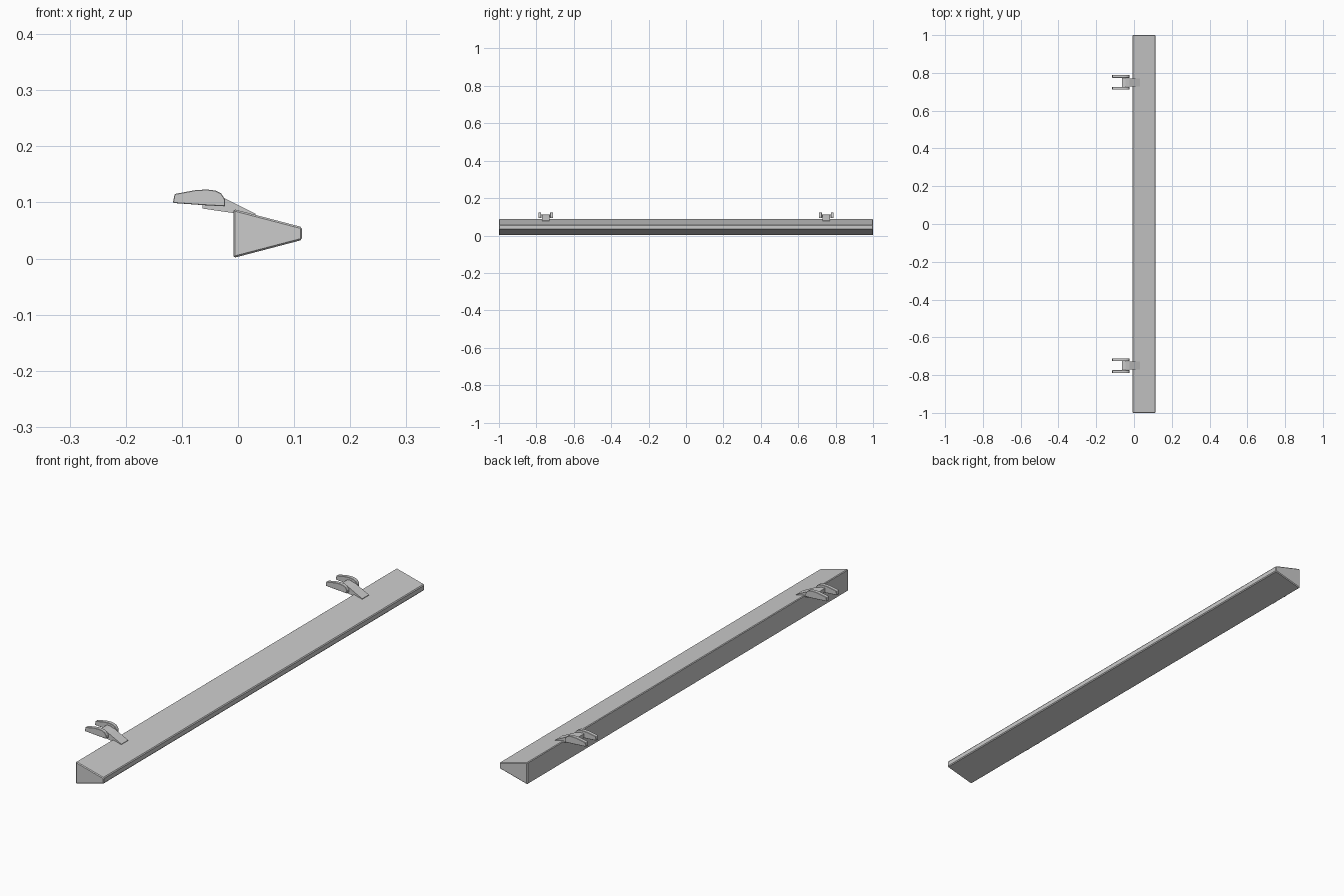
import bpy
import bmesh

cube = bpy.data.objects.get("Cube")
if cube:
    bpy.data.objects.remove(cube, do_unlink=True)

grey = bpy.data.materials.new("light_grey")
grey.use_nodes = True
grey.diffuse_color = (0.6, 0.6, 0.6, 1)
grey.node_tree.nodes["Principled BSDF"].inputs["Base Color"].default_value = (0.6, 0.6, 0.6, 1)


def extrude_profile(name, points, y, width, bevel=0):
    """Extrude an x-z outline along y, centred on y."""
    bm = bmesh.new()
    face = bm.faces.new([bm.verts.new((x, y - width / 2, z)) for x, z in points])
    grown = bmesh.ops.extrude_face_region(bm, geom=[face])
    moved = [v for v in grown["geom"] if isinstance(v, bmesh.types.BMVert)]
    bmesh.ops.translate(bm, verts=moved, vec=(0, width, 0))
    bmesh.ops.recalc_face_normals(bm, faces=bm.faces)
    mesh = bpy.data.meshes.new(name)
    bm.to_mesh(mesh)
    bm.free()
    mesh.materials.append(grey)
    obj = bpy.data.objects.new(name, mesh)
    bpy.context.collection.objects.link(obj)
    if bevel:
        mod = obj.modifiers.new("edge_bevel", "BEVEL")
        mod.width = bevel
        mod.segments = 1
    return obj


# Long tapered bar
bar = [(-0.008, 0.001), (0.114, 0.033), (0.114, 0.056), (-0.008, 0.088)]
extrude_profile("tapered_bar", bar, 0, 2, 0.003)

# Clip outlines
cheek = [(-0.116, 0.099), (-0.113, 0.115), (-0.075, 0.122), (-0.055, 0.123),
         (-0.04, 0.121), (-0.03, 0.116), (-0.023, 0.105), (-0.023, 0.093), (-0.06, 0.095)]
tongue = [(-0.063, 0.089), (-0.008, 0.081), (0.031, 0.076), (0.031, 0.08),
          (-0.023, 0.107), (-0.046, 0.113), (-0.05, 0.096), (-0.063, 0.095)]
bridge = [(-0.064, 0.098), (-0.046, 0.096), (-0.046, 0.113), (-0.064, 0.113)]

# Two clips, each with a pair of cheeks, a bridge and a tongue
for label, y in (("front", -0.75), ("back", 0.75)):
    for side, offset in (("near", -0.0315), ("far", 0.0315)):
        extrude_profile(f"{label}_clip_{side}_cheek", cheek, y + offset, 0.015, 0.001)
    extrude_profile(f"{label}_clip_bridge", bridge, y, 0.05)
    extrude_profile(f"{label}_clip_tongue", tongue, y, 0.042)
